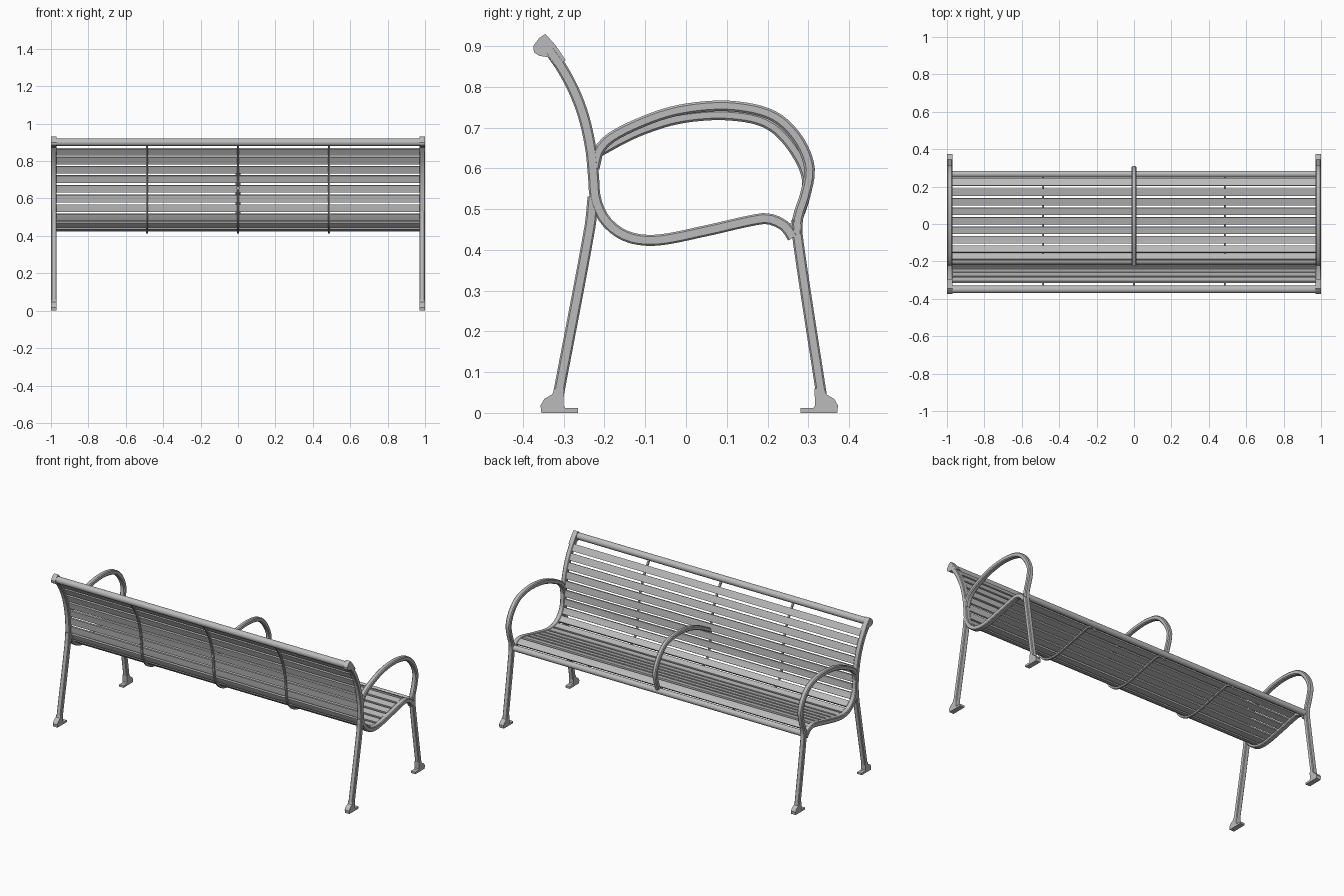
import bpy, bmesh, math
from mathutils import Vector, Matrix

old = bpy.data.objects.get("Cube")
if old:
    bpy.data.objects.remove(old, do_unlink=True)

GREY = (0.5, 0.5, 0.5, 1)
metal = bpy.data.materials.new("grey metal")
metal.use_nodes = True
metal.diffuse_color = GREY
metal.node_tree.nodes["Principled BSDF"].inputs["Base Color"].default_value = GREY


def finish(name, bm):
    bmesh.ops.recalc_face_normals(bm, faces=bm.faces)
    mesh = bpy.data.meshes.new(name)
    bm.to_mesh(mesh)
    bm.free()
    mesh.materials.append(metal)
    mesh.shade_smooth()
    mesh.set_sharp_from_angle(angle=math.radians(32))
    obj = bpy.data.objects.new(name, mesh)
    bpy.context.collection.objects.link(obj)
    return obj


class Path:
    """Smooth side-view (y, z) curve through a few points, sampled by length."""

    def __init__(self, pts):
        pts = [Vector(p) for p in pts]
        t = [0.0]
        for a, b in zip(pts, pts[1:]):
            t.append(t[-1] + (b - a).length)
        last = len(pts) - 1
        tan = []
        for i in range(len(pts)):
            lo, hi = max(i - 1, 0), min(i + 1, last)
            tan.append((pts[hi] - pts[lo]) / (t[hi] - t[lo]))
        self.p, self.t, self.m, self.length = pts, t, tan, t[-1]

    def at(self, s):
        s = min(max(s, 0), self.length)
        i = 0
        while i < len(self.t) - 2 and s > self.t[i + 1]:
            i += 1
        h = self.t[i + 1] - self.t[i]
        u = (s - self.t[i]) / h
        a, b, ma, mb = self.p[i], self.p[i + 1], self.m[i] * h, self.m[i + 1] * h
        return (a * (2*u**3 - 3*u**2 + 1) + ma * (u**3 - 2*u**2 + u)
                + b * (3*u**2 - 2*u**3) + mb * (u**3 - u**2))

    def frame(self, s):
        e = 0.002
        d = (self.at(s + e) - self.at(s - e)).normalized()
        return self.at(s), Vector((d.y, -d.x))


def sweep(name, path, x, width, depth, chamfer, start=0.0, end=None, offset=0.0, step=0.018):
    """Sweep a chamfered bar of the given x width and in-plane depth along a path."""
    end = path.length if end is None else end
    count = max(2, round((end - start) / step))
    w, d, c = width / 2, depth / 2, chamfer
    section = [(-w, c - d), (c - w, -d), (w - c, -d), (w, c - d),
               (w, d - c), (w - c, d), (c - w, d), (-w, d - c)]
    bm = bmesh.new()
    rings = []
    for i in range(count + 1):
        p, n = path.frame(start + (end - start) * i / count)
        ring = []
        for sx, so in section:
            q = p + n * (so + offset)
            ring.append(bm.verts.new((x + sx, q.x, q.y)))
        rings.append(ring)
    size = len(section)
    for a, b in zip(rings, rings[1:]):
        for k in range(size):
            j = (k + 1) % size
            bm.faces.new((a[k], a[j], b[j], b[k]))
    bm.faces.new(rings[0])
    bm.faces.new(rings[-1])
    return finish(name, bm)


def plate(name, outline, x, width):
    """Extrude a side-view outline across x."""
    bm = bmesh.new()
    face = bm.faces.new([bm.verts.new((x - width / 2, y, z)) for y, z in outline])
    out = bmesh.ops.extrude_face_region(bm, geom=[face])
    moved = [v for v in out["geom"] if isinstance(v, bmesh.types.BMVert)]
    bmesh.ops.translate(bm, verts=moved, vec=(width, 0, 0))
    return finish(name, bm)


def rod(name, centre, radius, length, axis, sides=24):
    bm = bmesh.new()
    bmesh.ops.create_cone(bm, cap_ends=True, segments=sides, radius1=radius,
                          radius2=radius, depth=length)
    turn = Matrix.Rotation(math.pi / 2, 4, "Y" if axis == "x" else "X")
    bmesh.ops.transform(bm, verts=bm.verts, matrix=Matrix.Translation(centre) @ turn)
    return finish(name, bm)


# Side-view curves
seat = Path([(0.262, 0.43), (0.245, 0.456), (0.22, 0.471), (0.19, 0.477), (0.05, 0.447),
             (-0.06, 0.425), (-0.12, 0.426), (-0.165, 0.443), (-0.202, 0.478),
             (-0.222, 0.525), (-0.227, 0.58), (-0.234, 0.65), (-0.252, 0.73),
             (-0.277, 0.795), (-0.307, 0.85), (-0.335, 0.89)])
end_arm = Path([(-0.225, 0.6), (-0.213, 0.645), (-0.18, 0.678), (-0.1, 0.717),
                (-0.03, 0.74), (0.05, 0.752), (0.12, 0.752), (0.195, 0.737),
                (0.24, 0.711), (0.282, 0.66), (0.303, 0.6), (0.294, 0.54),
                (0.275, 0.48), (0.272, 0.44)])
middle_arm = Path([(-0.22, 0.637), (-0.15, 0.675), (-0.1, 0.697), (-0.03, 0.719),
                   (0.05, 0.73), (0.12, 0.729), (0.185, 0.716), (0.23, 0.688),
                   (0.275, 0.63), (0.297, 0.575), (0.292, 0.53), (0.27, 0.465)])
back_leg = Path([(-0.314, 0.04), (-0.236, 0.455), (-0.228, 0.53)])
front_leg = Path([(0.333, 0.04), (0.274, 0.43), (0.273, 0.475)])

foot = [(-0.355, 0), (-0.265, 0), (-0.265, 0.012), (-0.296, 0.012), (-0.301, 0.018),
        (-0.299, 0.06), (-0.323, 0.06), (-0.328, 0.046), (-0.348, 0.034), (-0.357, 0.018)]
knob = [(-0.345, 0.93), (-0.36, 0.92), (-0.375, 0.9), (-0.373, 0.885), (-0.36, 0.876),
        (-0.338, 0.873), (-0.322, 0.852), (-0.295, 0.865), (-0.32, 0.902)]

# End frames, mirrored left and right
for side, sx in (("left", 1), ("right", -1)):
    x = sx * 0.985
    sweep(side + "_seat_and_back_frame", seat, x, 0.03, 0.027, 0.004)
    sweep(side + "_armrest", end_arm, x, 0.0296, 0.026, 0.005)
    sweep(side + "_back_leg", back_leg, x, 0.0292, 0.027, 0.004)
    sweep(side + "_front_leg", front_leg, x, 0.0288, 0.026, 0.004)
    plate(side + "_back_foot", foot, x, 0.03)
    plate(side + "_front_foot", [(0.016 - y, z) for y, z in foot], x, 0.03)
    plate(side + "_top_knob", knob, x, 0.0294)

# Slats wrapping the seat and back
SLATS = 17
first, last = 0.032, seat.length - 0.028
pitch = (last - first) / SLATS
for i in range(SLATS):
    a = first + pitch * i
    sweep(f"slat_{i + 1}", seat, 0, 1.945, 0.011, 0.002,
          start=a + 0.006, end=a + pitch - 0.006, offset=0.006, step=0.02)

# Tubes along the front edge and the top
rod("front_rail", (0, 0.267, 0.452), 0.0175, 1.945, "x")
rod("top_rail", (0, -0.35, 0.9), 0.02, 1.945, "x")

# Braces under the slats
for name, x in (("left", 0.487), ("middle", 0), ("right", -0.487)):
    sweep(name + "_brace", seat, x, 0.012, 0.012, 0.002, offset=-0.006)

# Middle armrest with its fixing bolts
sweep("middle_armrest", middle_arm, 0, 0.026, 0.025, 0.005)
for z in (0.655, 0.69):
    rod("armrest_bolt", (0, -0.242, z), 0.009, 0.012, "y", sides=12)
